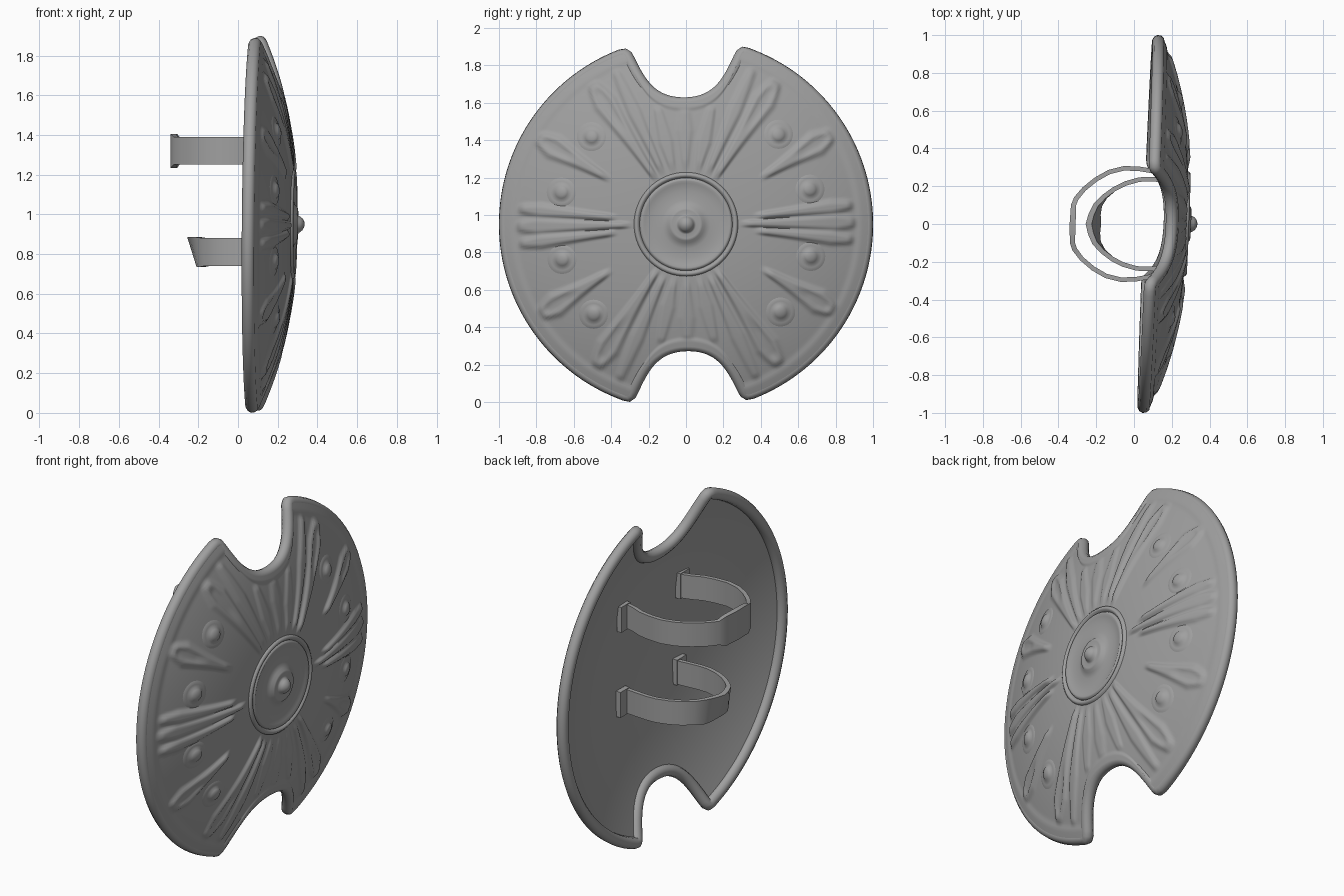
import bpy, bmesh, math
from mathutils import Vector, geometry

if "Cube" in bpy.data.objects:
    bpy.data.objects.remove(bpy.data.objects["Cube"])

CZ, R = 0.95, 0.968
METAL = bpy.data.materials.new("dark_grey")
METAL.diffuse_color = (0.35, 0.35, 0.35, 1)
METAL.use_nodes = True
METAL.node_tree.nodes["Principled BSDF"].inputs["Base Color"].default_value = METAL.diffuse_color


def dome(y, z):
    return 0.28 - 0.18 * math.hypot(y, z) ** 2.4


def place(y, z, h):
    # shield coordinates to world, with the slight lean of the whole disc
    return Vector((dome(y, z) + h + 0.04 * y + 0.008 * z, y - 0.012 * z, CZ + z + 0.012 * y))


def finish(bm, name, angle=40):
    me = bpy.data.meshes.new(name)
    bm.to_mesh(me)
    bm.free()
    me.materials.append(METAL)
    ob = bpy.data.objects.new(name, me)
    bpy.context.collection.objects.link(ob)
    bpy.context.view_layer.objects.active = ob
    bpy.ops.object.select_all(action='DESELECT')
    ob.select_set(True)
    bpy.ops.object.shade_smooth_by_angle(angle=math.radians(angle))
    return ob


def polar(name, outline, ts, height, centre=(0, 0), flip=False, angle=60):
    # concentric scaled copies of an outline, draped over the dome
    bm = bmesh.new()
    cy, cz = centre
    mid = bm.verts.new(place(cy, cz, height(cy, cz, 0)))
    prev = None
    for t in ts:
        ring = []
        for oy, oz in outline:
            y, z = cy + oy * t, cz + oz * t
            ring.append(bm.verts.new(place(y, z, height(y, z, t))))
        n = len(ring)
        for i in range(n):
            j = (i + 1) % n
            f = (mid, ring[i], ring[j]) if prev is None else (prev[i], ring[i], ring[j], prev[j])
            bm.faces.new(f[::-1] if flip else f)
        prev = ring
    return finish(bm, name, angle)


# outline: round sides with a scooped notch at top and bottom
TIP = (0.315, 0.925)
half = [(p.x, p.y) for p in geometry.interpolate_bezier(
    Vector(TIP), Vector((0.25, 0.79)), Vector((0.20, 0.645)), Vector((0, 0.645)), 40)]
notch = half + [(-y, z) for y, z in half[-2::-1]]
a0 = math.atan2(TIP[1], TIP[0])
side = [(R * math.cos(a), R * math.sin(a)) for a in [-a0 + 2 * a0 * i / 180 for i in range(181)]]
right = side[:-1] + notch[:-1]
outline = right + [(-y, -z) for y, z in right]
for _ in range(4):
    n = len(outline)
    outline = [tuple((outline[i - 1][k] + 2 * outline[i][k] + outline[(i + 1) % n][k]) / 4
                     for k in (0, 1)) for i in range(n)]


def step(a, b, x):
    t = min(1, max(0, (x - a) / (b - a)))
    return t * t * (3 - 2 * t)


# embossed spears: angle, start, widest, end, half width, height, hollow
SPEARS = [(0, 0.28, 0.80, 0.92, 0.036, 0.016, 0), (6, 0.36, 0.78, 0.91, 0.024, 0.018, 0),
          (31, 0.46, 0.82, 0.94, 0.058, 0.018, 1), (57, 0.27, 0.78, 0.92, 0.055, 0.016, 1),
          (66, 0.28, 0.66, 0.92, 0.024, 0.012, 0), (77, 0.27, 0.45, 0.66, 0.025, 0.008, 0),
          (90, 0.27, 0.50, 0.64, 0.030, 0.008, 0)]


def relief(y, z, t):
    y, z = abs(y), abs(z)
    r = math.hypot(y, z)
    h = 0.003 + 0.007 * step(0.93, 0.97, t) - 0.01 * (1 - step(0.24, 0.27, r))
    best = 0
    for deg, s, m, e, w, k, hollow in SPEARS:
        a = math.radians(deg)
        u = y * math.cos(a) + z * math.sin(a)
        v = abs(z * math.cos(a) - y * math.sin(a))
        if s < u < e:
            f = ((u - s) / (m - s)) ** 1.6 if u < m else ((e - u) / (e - m)) ** 0.7
            ww = 0.008 + w * f
            g = k * (1 - step(ww * 0.55, ww + 0.016, v)) * step(s, s + 0.08, u) * step(0, 0.04, e - u)
            if hollow:
                g -= 0.01 * step(0.4, 0.75, f) * (1 - step(ww * 0.2, ww * 0.7, v))
            best = max(best, g)
    return h + best * (1 - step(0.92, 0.97, t))


# plate, front and back
polar("shield_front", outline, [1.013 * (i + 1) / 84 for i in range(84)], relief, angle=80)
polar("shield_back", outline, [(i + 1) / 16 for i in range(16)], lambda y, z, t: -0.028, flip=True)

# rolled rim, tucked behind the edge of the plate
cu = bpy.data.curves.new("rim", 'CURVE')
cu.dimensions = '3D'
cu.bevel_depth = 0.033
cu.bevel_resolution = 3
sp = cu.splines.new('POLY')
path = outline[::2]
sp.points.add(len(path) - 1)
for p, (y, z) in zip(sp.points, path):
    p.co = (*place(y, z, -0.023), 1)
sp.use_cyclic_u = True
cu.materials.append(METAL)
rim = bpy.data.objects.new("rim", cu)
bpy.context.collection.objects.link(rim)
bpy.ops.object.select_all(action='DESELECT')
rim.select_set(True)
bpy.context.view_layer.objects.active = rim
bpy.ops.object.convert(target='MESH')
bpy.ops.object.shade_smooth_by_angle(angle=math.radians(50))


def turned(name, profile, centre, sides):
    circle = [(math.cos(2 * math.pi * i / sides), math.sin(2 * math.pi * i / sides)) for i in range(sides)]
    table = dict(profile)
    polar(name, circle, [r for r, h in profile if r > 0], lambda y, z, t: table[t], centre)


# central boss
turned("boss", [(0, .056), (.016, .053), (.03, .044), (.039, .034), (.044, .022), (.054, .016),
                (.075, .022), (.088, .019), (.1, .006), (.13, -.001), (.18, .001), (.22, .006),
                (.232, .012), (.242, .011), (.248, .001), (.256, .013), (.266, .017), (.276, .01),
                (.285, -.02)], (0, 0), 64)

# round studs on each flank
STUD = [(0, .026), (.018, .024), (.033, .018), (.043, .008), (.058, .007), (.072, .006), (.09, -.003)]
for sy in (-1, 1):
    for sz in (-1, 1):
        for y, z in ((0.50, 0.475), (0.665, 0.18)):
            turned("stud", STUD, (sy * y, sz * z), 24)


# arm straps
def strap(name, path, zc, grip, slant):
    pts = [Vector((x, y, 0)) for x, y in path] + [Vector((x, -y, 0)) for x, y in path[-2::-1]]
    bm = bmesh.new()
    prev = None
    for i, p in enumerate(pts):
        d = (pts[min(i + 1, len(pts) - 1)] - pts[max(i - 1, 0)]).normalized()
        nrm = Vector((d.y, -d.x, 0))
        near = max(0, 1 - abs(p.y) / 0.17) if p.x < 0 else 0
        w = 0.07 + (grip if abs(p.y) < 0.13 and p.x < 0 else 0)
        th = 0.012 + 0.004 * near
        ring = []
        for s, q in ((-1, -1), (1, -1), (1, 1), (-1, 1)):
            co = p + nrm * s * th + Vector((-slant * near * q, 0, zc + q * w))
            co.x += 0.03 * p.y
            ring.append(bm.verts.new(co))
        if prev:
            for k in range(4):
                bm.faces.new((prev[k], prev[k - 1], ring[k - 1], ring[k]))
        else:
            bm.faces.new(ring)
        prev = ring
    bm.faces.new(prev[::-1])
    bmesh.ops.recalc_face_normals(bm, faces=bm.faces)
    finish(bm, name, 35)
    # mounting feet turned outward against the dish
    for s in (-1, 1):
        x, y = path[0]
        bpy.ops.mesh.primitive_cube_add(size=1, location=(x - 0.01 + 0.03 * s * y, s * (y + 0.03), zc))
        foot = bpy.context.object
        foot.name = name + "_foot"
        foot.scale = (0.03, 0.085, 0.15)
        foot.data.materials.append(METAL)


strap("forearm_strap", [(.225, .235), (.15, .255), (.09, .28), (.02, .292), (-.06, .295), (-.14, .275),
                        (-.21, .235), (-.27, .185), (-.31, .135), (-.323, .10), (-.325, 0)], 1.32, 0.016, 0.0)
strap("hand_strap", [(.238, .225), (.16, .232), (.08, .238), (.02, .235), (-.05, .215), (-.11, .185),
                     (-.16, .145), (-.195, .10), (-.21, .05), (-.215, 0)], 0.81, 0.006, 0.025)
